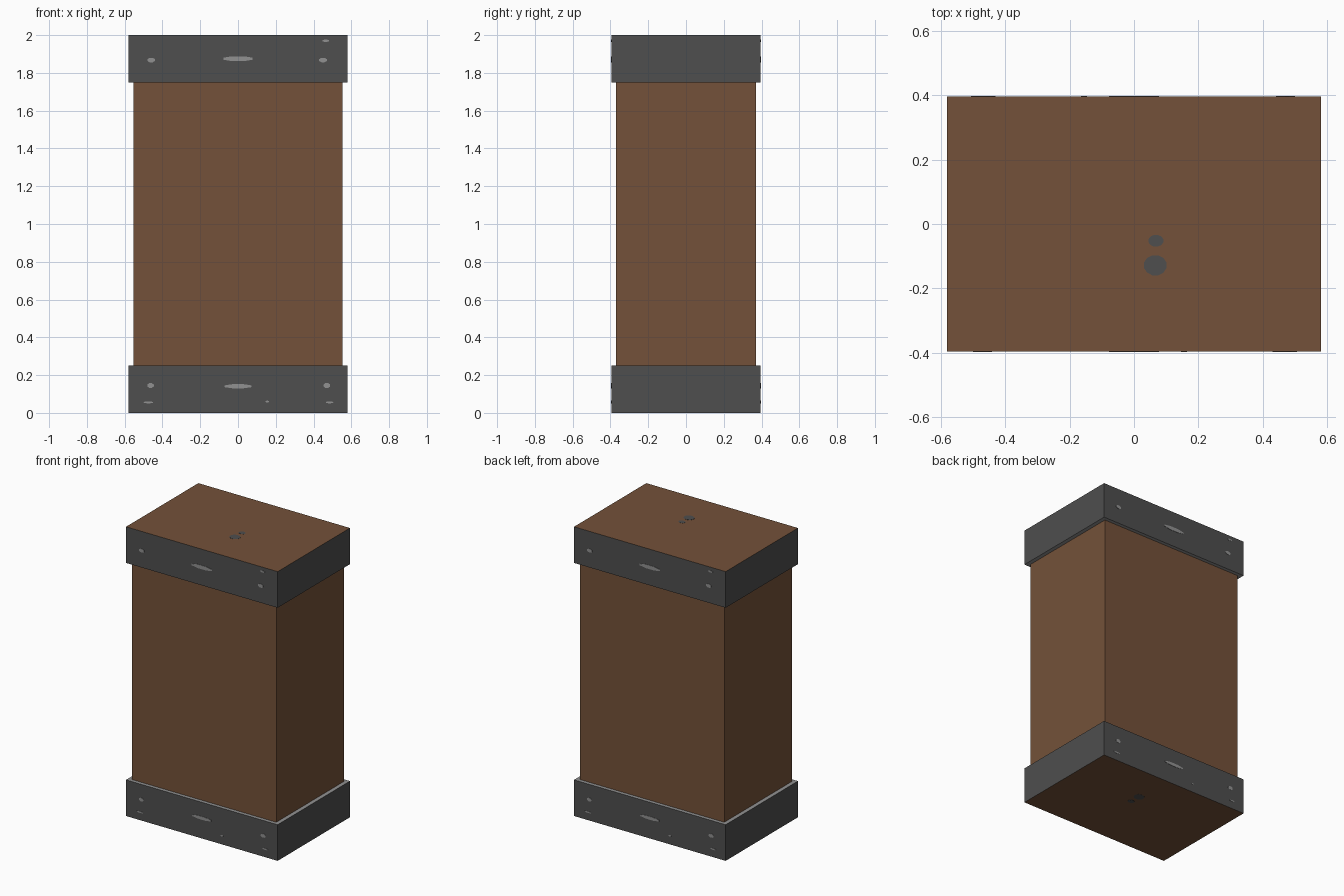
import bpy, bmesh, math

if "Cube" in bpy.data.objects:
    bpy.data.objects.remove(bpy.data.objects["Cube"])


def material(name, rgb):
    m = bpy.data.materials.new(name)
    m.diffuse_color = (*rgb, 1)
    m.use_nodes = True
    m.node_tree.nodes["Principled BSDF"].inputs["Base Color"].default_value = m.diffuse_color
    return m


BROWN = material("brown board", (0.174, 0.083, 0.041))
DARK = material("dark grey band", (0.077, 0.077, 0.077))
LIGHT = material("light grey", (0.283, 0.283, 0.283))


def finish(name, bm, mats):
    me = bpy.data.meshes.new(name)
    bmesh.ops.recalc_face_normals(bm, faces=bm.faces)
    bm.to_mesh(me)
    bm.free()
    for m in mats:
        me.materials.append(m)
    ob = bpy.data.objects.new(name, me)
    bpy.context.collection.objects.link(ob)
    return ob


def box(name, size, centre, mats):
    bm = bmesh.new()
    bmesh.ops.create_cube(bm, size=1)
    bmesh.ops.scale(bm, vec=size, verts=bm.verts)
    bmesh.ops.translate(bm, vec=centre, verts=bm.verts)
    return finish(name, bm, mats)


def plate(name, u, v, w, h, place, mat, sides=8):
    """Thin worn patch; place maps (u, v, offset) onto a face of the box."""
    bm = bmesh.new()
    rings = []
    for d in (-0.002, 0.002):
        rings.append([bm.verts.new(place(
            u + w / 2 * math.cos(2 * math.pi * (i + 0.5) / sides) / math.cos(math.pi / sides),
            v + h / 2 * math.sin(2 * math.pi * (i + 0.5) / sides) / math.cos(math.pi / sides),
            d)) for i in range(sides)])
    bm.faces.new(rings[0])
    bm.faces.new(rings[1])
    for i in range(sides):
        j = (i + 1) % sides
        bm.faces.new((rings[0][i], rings[0][j], rings[1][j], rings[1][i]))
    finish(name, bm, [mat])


# Main body
box("body", (1.104, 0.74, 1.5), (0, 0, 1), [BROWN])

# End bands: dark sides, brown outer end, light ledge facing the body
for name, z, out in (("lower_band", 0.125, -1), ("upper_band", 1.875, 1)):
    band = box(name, (1.16, 0.79, 0.25), (0, 0, z), [DARK, BROWN, LIGHT])
    for p in band.data.polygons:
        nz = p.normal.z * out
        p.material_index = 1 if nz > 0.5 else 2 if nz < -0.5 else 0

# Worn light patches, repeated on front and back: x, z, width, height
patches = [(-0.46, 1.868, 0.04, 0.024), (0, 1.875, 0.155, 0.026),
           (0.45, 1.868, 0.04, 0.024), (0.465, 1.97, 0.035, 0.012),
           (-0.463, 0.145, 0.034, 0.025), (0, 0.141, 0.145, 0.022),
           (0.47, 0.145, 0.036, 0.025), (-0.475, 0.056, 0.05, 0.01),
           (0.485, 0.056, 0.04, 0.01), (0.155, 0.06, 0.018, 0.01)]
for side, s in (("front", -1), ("back", 1)):
    for i, (x, z, w, h) in enumerate(patches):
        plate(f"{side}_patch_{i + 1}", x, z, w, h,
              lambda u, v, d, s=s: (-s * u, s * (0.395 + d), v), LIGHT)

# Dark spots on the top and underside
for end, zc, s in (("top", 1.998, 1), ("bottom", 0.002, -1)):
    for i, (x, y, w, h) in enumerate([(0.068, -0.052, 0.046, 0.036),
                                      (0.066, -0.128, 0.07, 0.062)]):
        plate(f"{end}_spot_{i + 1}", x, y, w, h,
              lambda u, v, d, zc=zc, s=s: (u, s * v, zc + s * (d + 0.001)), DARK, 12)
